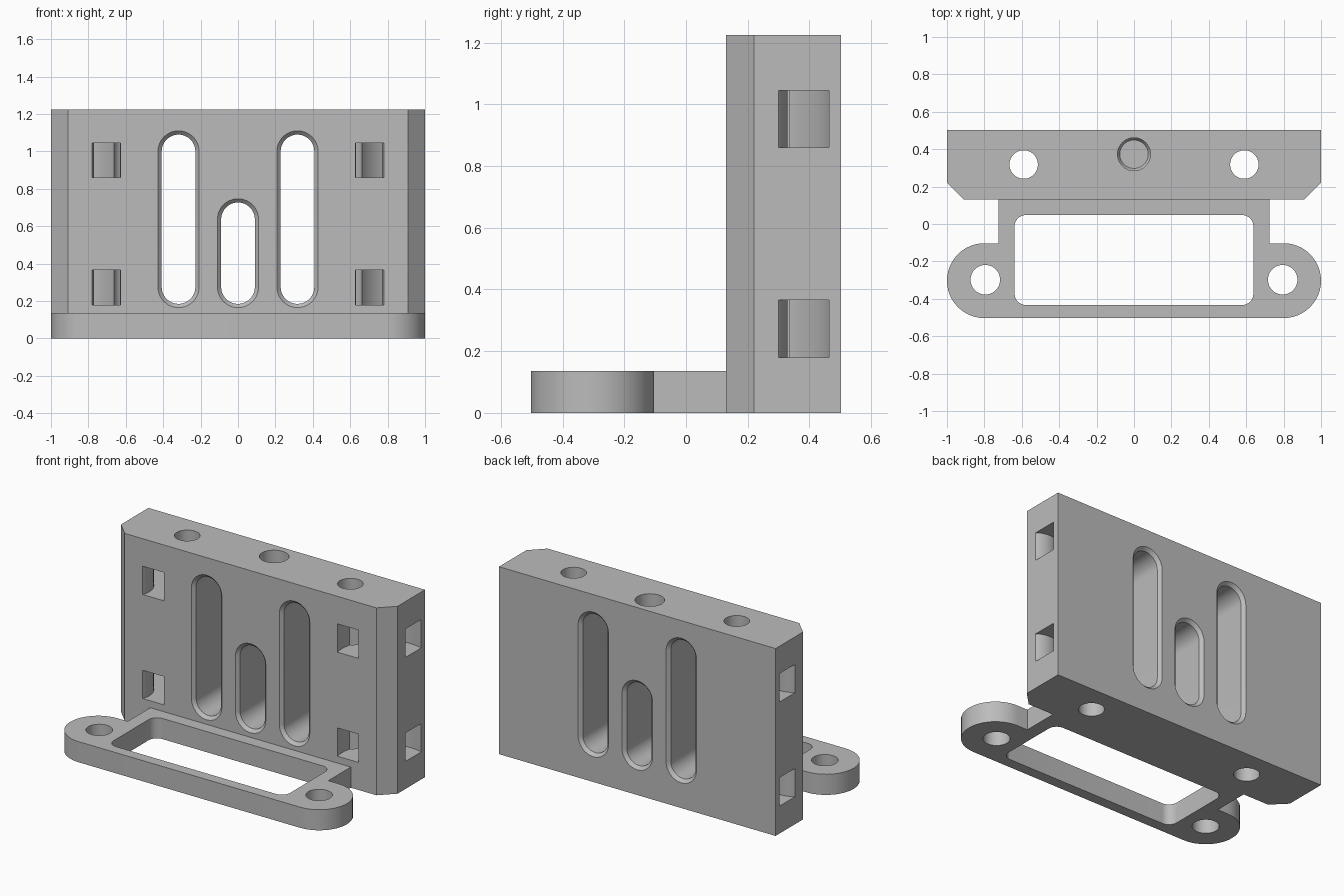
import bpy
import bmesh
from math import cos, sin, pi, radians
from mathutils import Vector, Matrix

cube = bpy.data.objects.get("Cube")
if cube:
    bpy.data.objects.remove(cube, do_unlink=True)

grey = bpy.data.materials.new("plain_grey")
grey.use_nodes = True
grey.diffuse_color = (0.5, 0.5, 0.5, 1)
grey.node_tree.nodes["Principled BSDF"].inputs["Base Color"].default_value = (0.5, 0.5, 0.5, 1)

FRONT, BACK, HEIGHT = 0.13, 0.503, 1.225
FOOT_HEIGHT = 0.135
EAR_X, EAR_Y, EAR_R = 0.8, -0.303, 0.2


def finish(name, bm):
    bmesh.ops.recalc_face_normals(bm, faces=bm.faces)
    mesh = bpy.data.meshes.new(name)
    bm.to_mesh(mesh)
    bm.free()
    mesh.materials.append(grey)
    obj = bpy.data.objects.new(name, mesh)
    bpy.context.collection.objects.link(obj)
    return obj


def loft(name, rings):
    """Closed solid through matching rings of points."""
    bm = bmesh.new()
    rows = [[bm.verts.new(p) for p in ring] for ring in rings]
    count = len(rows[0])
    for low, high in zip(rows, rows[1:]):
        for i in range(count):
            j = (i + 1) % count
            bm.faces.new((low[i], low[j], high[j], high[i]))
    bm.faces.new(rows[0][::-1])
    bm.faces.new(rows[-1])
    return finish(name, bm)


def arc(cx, cy, r, start, end, steps=24):
    angles = [radians(start + (end - start) * i / steps) for i in range(steps + 1)]
    return [(cx + r * cos(a), cy + r * sin(a)) for a in angles]


def prism(name, outline, z0, z1):
    return loft(name, [[(x, y, z) for x, y in outline] for z in (z0, z1)])


def drill(name, x, y, levels):
    """Round cutter; levels are (z, radius) pairs."""
    return loft(name, [[(px, py, z) for px, py in arc(x, y, r, 0, 360, 48)[:-1]]
                       for z, r in levels])


def slot(name, x, low, high):
    """Rounded slot through the plate, bevelled at both mouths."""
    rings = []
    for y, r in ((FRONT - 0.01, 0.12), (FRONT + 0.02, 0.09),
                 (BACK - 0.02, 0.09), (BACK + 0.01, 0.12)):
        outline = arc(x, high, r, 0, 180) + arc(x, low, r, 180, 360)
        rings.append([(px, y, pz) for px, pz in outline])
    return loft(name, rings)


def strap_ring(name, side, z0, z1):
    """Ring that cuts a curved strap channel round a plate corner."""
    centre = Vector((side * 0.914, 0.185, 0))
    bm = bmesh.new()
    corners = ((0.144, z0), (0.292, z0), (0.292, z1), (0.144, z1))
    verts = [bm.verts.new(centre + Vector((r, 0, z))) for r, z in corners]
    edges = [bm.edges.new((verts[i], verts[(i + 1) % 4])) for i in range(4)]
    bmesh.ops.spin(bm, geom=verts + edges, cent=centre, axis=(0, 0, 1),
                   angle=2 * pi, steps=64, use_duplicate=False)
    bmesh.ops.remove_doubles(bm, verts=bm.verts, dist=0.0005)
    return finish(name, bm)


def carve(obj, cutters):
    """Cut every cutter from the object, then remove the cutters."""
    for cutter in cutters:
        cutter.hide_render = True
        mod = obj.modifiers.new("cut", 'BOOLEAN')
        mod.operation = 'DIFFERENCE'
        mod.solver = 'EXACT'
        mod.object = cutter
    bpy.context.view_layer.update()
    graph = bpy.context.evaluated_depsgraph_get()
    mesh = bpy.data.meshes.new_from_object(obj.evaluated_get(graph))
    obj.modifiers.clear()
    obj.data = mesh
    for cutter in cutters:
        bpy.data.objects.remove(cutter, do_unlink=True)
    bpy.ops.object.select_all(action='DESELECT')
    obj.select_set(True)
    bpy.context.view_layer.objects.active = obj
    bpy.ops.object.shade_smooth_by_angle(angle=radians(20))


# Upright plate with chamfered front corners
plate = prism("upright_plate", [(-0.91, FRONT), (0.91, FRONT), (1, 0.22), (1, BACK),
                                (-1, BACK), (-1, 0.22)], 0, HEIGHT)
cutters = [slot("middle_slot", 0, 0.275, 0.637)]
# Blind hole in the top edge
cutters.append(drill("top_hole", 0, 0.373, ((0.86, 0.076), (0.88, 0.088), (HEIGHT + 0.05, 0.088))))
for side in (-1, 1):
    cutters.append(slot("tall_slot", side * 0.318, 0.275, 1.0))
    cutters.append(drill("rod_hole", side * 0.59, 0.318, ((-0.05, 0.076), (HEIGHT + 0.05, 0.076))))
    for z in (0.18, 0.86):
        cutters.append(strap_ring("strap_channel", side, z, z + 0.185))
carve(plate, cutters)

# Foot frame with rounded ears and a neck meeting the plate
outline = arc(EAR_X, EAR_Y, EAR_R, -90, 90)
top = EAR_Y + EAR_R
outline += [(0.725, top), (0.725, FRONT), (-0.725, FRONT), (-0.725, top)]
outline += arc(-EAR_X, EAR_Y, EAR_R, 90, 270)
foot = prism("foot_frame", outline, 0, FOOT_HEIGHT)

# Rounded window and screw holes in the foot
window = []
for x, y, start in ((0.578, -0.012, 0), (-0.578, -0.012, 90),
                    (-0.578, -0.373, 180), (0.578, -0.373, 270)):
    window += arc(x, y, 0.06, start, start + 90, 10)
cutters = [prism("window", window, -0.05, FOOT_HEIGHT + 0.05)]
for side in (-1, 1):
    cutters.append(drill("screw_hole", side * 0.795, -0.298,
                         ((-0.05, 0.079), (FOOT_HEIGHT + 0.05, 0.079))))
carve(foot, cutters)
